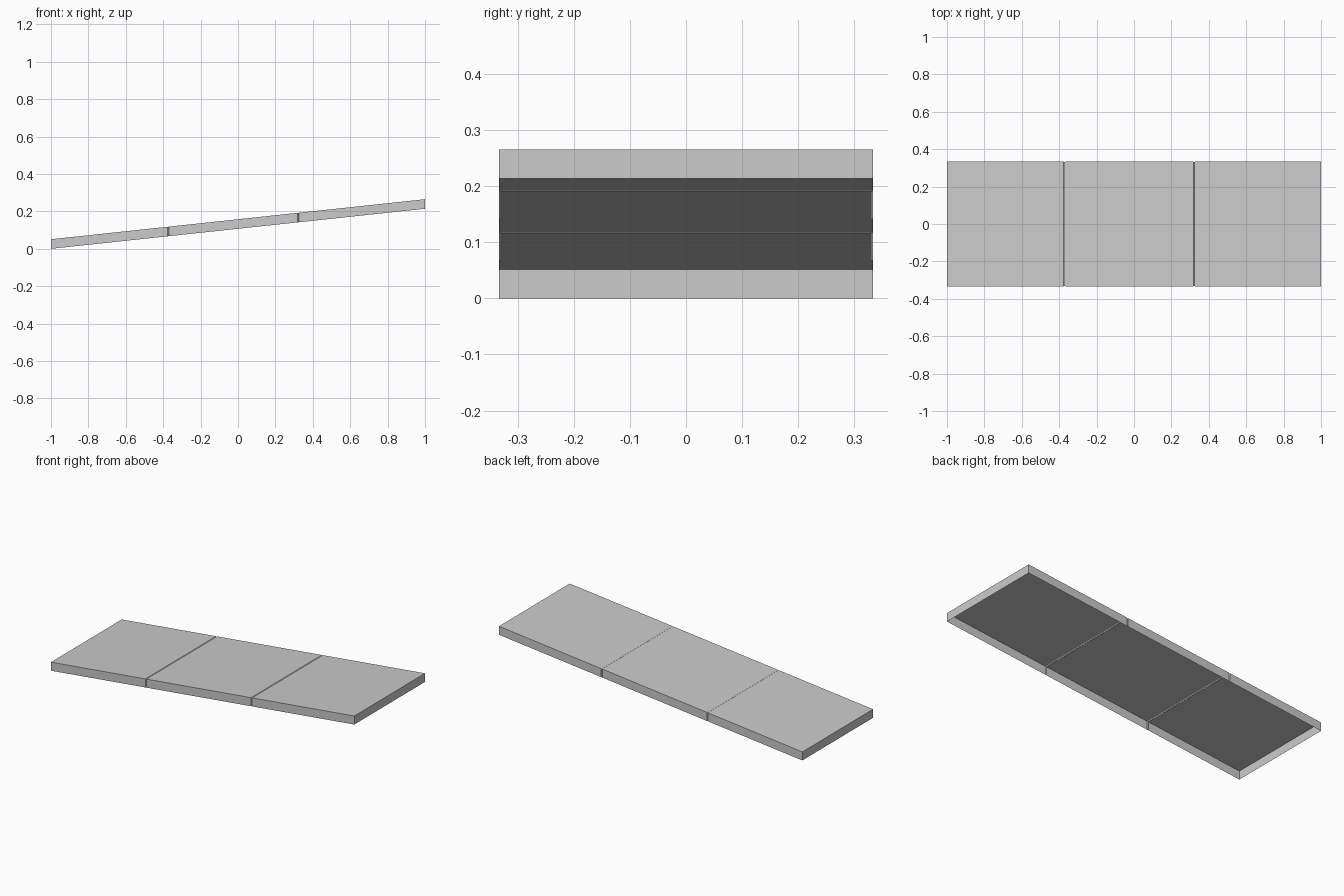
import bpy
import bmesh

if "Cube" in bpy.data.objects:
    bpy.data.objects.remove(bpy.data.objects["Cube"])

HALF_WIDTH = 0.333
HEIGHT = 0.051
SLOPE = 0.107
GROOVE = 0.004      # half width of a panel seam
INSET = 0.003       # depth of a panel seam
SEAMS = (-0.374, 0.323)

# Stations along the ramp: (x, inset), dipping inward at each seam
stations = [(-1.0, 0.0)]
for s in SEAMS:
    stations += [(s - GROOVE, 0.0), (s, INSET), (s + GROOVE, 0.0)]
stations.append((1.0, 0.0))


def section(bm, x, inset):
    """Open channel profile: side skirt, deck, side skirt."""
    low = (x + 1.0) * SLOPE
    w, top = HALF_WIDTH - inset, low + HEIGHT - inset
    return [bm.verts.new(p) for p in
            ((x, -w, low), (x, -w, top), (x, w, top), (x, w, low))]


# Hollow sloping deck with skirts, open underneath
bm = bmesh.new()
rings = [section(bm, x, i) for x, i in stations]
for a, b in zip(rings, rings[1:]):
    for k in range(3):
        bm.faces.new((a[k], b[k], b[k + 1], a[k + 1]))

# End skirts
bm.faces.new(rings[0])
bm.faces.new(rings[-1][::-1])
bmesh.ops.recalc_face_normals(bm, faces=bm.faces)

# Make sure the deck faces upward
deck = max(bm.faces, key=lambda f: abs(f.normal.z) * f.calc_area())
if deck.normal.z < 0:
    bmesh.ops.reverse_faces(bm, faces=bm.faces)

mesh = bpy.data.meshes.new("ramp_panels")
bm.to_mesh(mesh)
bm.free()
ramp = bpy.data.objects.new("ramp_panels", mesh)
bpy.context.collection.objects.link(ramp)
